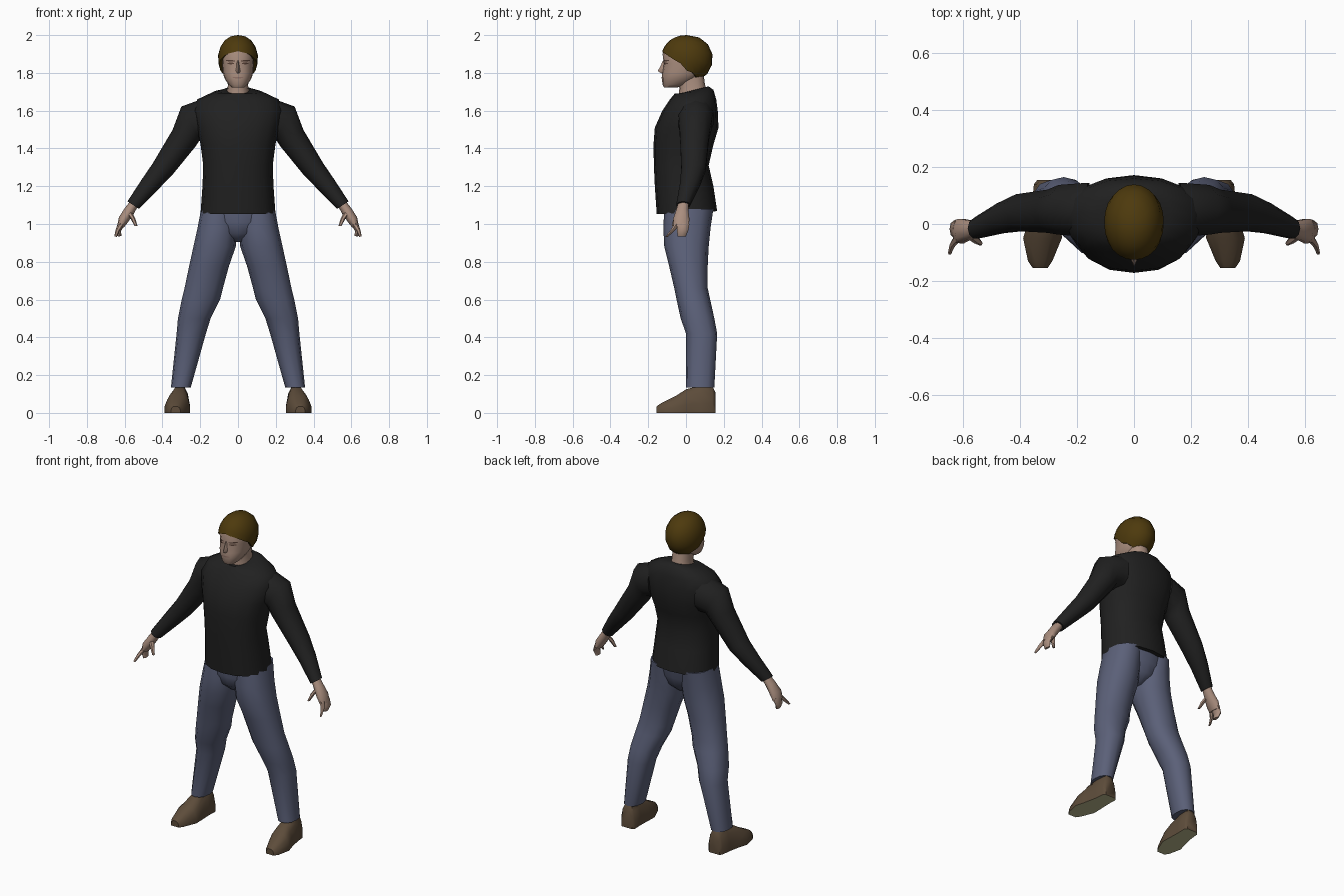
import bpy, bmesh, math
from mathutils import Vector
from mathutils.bvhtree import BVHTree

if "Cube" in bpy.data.objects:
    bpy.data.objects.remove(bpy.data.objects["Cube"])


def material(name, rgb):
    m = bpy.data.materials.new(name)
    m.diffuse_color = (*rgb, 1)
    m.use_nodes = True
    m.node_tree.nodes["Principled BSDF"].inputs["Base Color"].default_value = m.diffuse_color
    return m


SHIRT = material("black_knit", (0.015, 0.015, 0.015))
JEANS = material("blue_denim", (0.105, 0.118, 0.19))
SKIN = material("skin", (0.40, 0.27, 0.21))
HAIR = material("brown_hair", (0.075, 0.042, 0.004))
SHOE = material("brown_leather", (0.11, 0.073, 0.043))
SOLE = material("cream_sole", (0.50, 0.48, 0.27))
BROW = material("dark_brown", (0.10, 0.055, 0.04))
LIP = material("lip", (0.27, 0.16, 0.13))


def finish(name, bm, mats, angle=50):
    bmesh.ops.recalc_face_normals(bm, faces=bm.faces)
    me = bpy.data.meshes.new(name)
    bm.to_mesh(me)
    bm.free()
    for m in mats:
        me.materials.append(m)
    ob = bpy.data.objects.new(name, me)
    bpy.context.collection.objects.link(ob)
    bpy.ops.object.select_all(action='DESELECT')
    bpy.context.view_layer.objects.active = ob
    ob.select_set(True)
    bpy.ops.object.shade_smooth_by_angle(angle=math.radians(angle))
    return ob


def loft(name, rings, mat, angle=50, sole=None):
    """Skin a list of equal point rings and cap both ends."""
    bm = bmesh.new()
    vs = [[bm.verts.new(p) for p in r] for r in rings]
    n = len(vs[0])
    for a, b in zip(vs, vs[1:]):
        for i in range(n):
            j = (i + 1) % n
            bm.faces.new((a[i], a[j], b[j], b[i]))
    bm.faces.new(vs[0])
    bm.faces.new(vs[-1])
    bmesh.ops.recalc_face_normals(bm, faces=bm.faces)
    if sole:
        for f in bm.faces:
            f.material_index = int(f.normal.z < -0.9)
    return finish(name, bm, [mat] + ([sole] if sole else []), angle)


def soft(v, p):
    return math.copysign(abs(v) ** p, v)


def flat_ring(x0, x1, y0, y1, z, tilt=0, p=0.88, n=16):
    """Horizontal rounded ring given by its extents."""
    pts = []
    for i in range(n):
        a = 2 * math.pi * i / n
        dy = soft(math.sin(a), p) * (y1 - y0) / 2
        pts.append(((x0 + x1) / 2 + soft(math.cos(a), p) * (x1 - x0) / 2,
                    (y0 + y1) / 2 + dy, z + tilt * dy))
    return pts


def limb_ring(s, x, y, z, a, b, deg, n=10):
    """Ring across a limb; deg turns it in the x-z plane, s picks the side."""
    c, d = math.cos(math.radians(deg)), math.sin(math.radians(deg))
    pts = []
    for i in range(n):
        t = 2 * math.pi * i / n
        u = a * math.cos(t)
        pts.append((s * (x + u * c), y + b * math.sin(t), z + u * d))
    return pts


# Sweater body: half width, front y, back y, height, tilt
loft("sweater_body", [flat_ring(-w, w, f, b, z, t) for w, f, b, z, t in [
    (.198, -.155, .165, 1.06, .05), (.188, -.165, .145, 1.2, 0), (.184, -.17, .12, 1.31, 0),
    (.198, -.172, .145, 1.42, 0), (.22, -.165, .172, 1.51, 0), (.24, -.125, .168, 1.6, 0),
    (.215, -.085, .16, 1.66, 0), (.13, -.06, .145, 1.70, .1), (.072, -.045, .12, 1.708, .25)]], SHIRT)

# Trouser seat with a tapering crotch
loft("trouser_seat", [flat_ring(-w, w, f, b, z) for w, f, b, z in [
    (.185, -.115, .145, 1.09), (.165, -.115, .13, 1.01), (.10, -.10, .11, .95),
    (.02, -.05, .06, .905)]], JEANS)

for s, side in ((-1, "left"), (1, "right")):
    # Trouser leg: inner x, outer x, front y, back y, height
    loft(side + "_trouser_leg", [flat_ring(s * a, s * b, f, k, z, n=12) for a, b, f, k, z in [
        (.01, .195, -.115, .145, 1.08), (.005, .214, -.12, .13, .98), (.012, .236, -.115, .12, .88),
        (.047, .258, -.09, .115, .78), (.08, .283, -.062, .115, .66), (.095, .298, -.05, .128, .6),
        (.145, .318, -.028, .15, .5), (.17, .325, 0, .165, .42), (.25, .355, 0, .15, .135)]], JEANS)

    # Shoe: sections along y with centre x, half width, height
    section = [(-1, 0), (-1, .35), (-.78, .75), (-.4, 1), (.4, 1), (.78, .75), (1, .35), (1, 0)]
    loft(side + "_shoe", [[(s * (cx + w * u), y, h * v) for u, v in section] for y, cx, w, h in [
        (-.155, .33, .026, .035), (-.13, .33, .043, .052), (-.05, .322, .068, .092),
        (0, .315, .06, .125), (.08, .308, .05, .145), (.14, .304, .048, .14),
        (.155, .304, .036, .11)]], SHOE, 50, SOLE)

    # Sleeve from the shoulder to the cuff
    loft(side + "_sleeve", [limb_ring(s, *r) for r in [
        (.16, .05, 1.56, .11, .10, 85), (.25, .05, 1.535, .10, .092, 60),
        (.285, .045, 1.455, .075, .08, 35), (.40, .04, 1.29, .06, .068, 33),
        (.47, .02, 1.205, .05, .055, 33), (.555, -.015, 1.10, .036, .038, 33)]], SHIRT)

    # Palm, finger group, pointing finger and thumb
    loft(side + "_palm", [limb_ring(s, *r) for r in [
        (.545, -.012, 1.115, .024, .028, 33), (.575, -.02, 1.07, .028, .034, 33),
        (.605, -.025, 1.025, .028, .045, 25), (.622, -.025, .985, .018, .042, 10)]], SKIN)
    loft(side + "_fingers", [limb_ring(s, *r, n=8) for r in [
        (.618, -.015, 1.0, .019, .033, 15), (.634, -.018, .965, .015, .03, 5),
        (.626, -.022, .935, .009, .022, -10)]], SKIN)
    loft(side + "_pointing_finger", [limb_ring(s, *r, n=6) for r in [
        (.618, -.045, 1.0, .015, .017, 25), (.638, -.072, .965, .011, .012, 20),
        (.648, -.102, .933, .007, .007, 20)]], SKIN)
    loft(side + "_thumb", [limb_ring(s, *r, n=6) for r in [
        (.58, -.035, 1.065, .017, .018, 0), (.557, -.055, 1.03, .013, .014, 0),
        (.54, -.068, .99, .008, .008, 0)]], SKIN)

# Neck
loft("neck", [flat_ring(-w, w, f, b, z, .15) for w, f, b, z in [
    (.064, -.04, .112, 1.68), (.054, -.035, .10, 1.73), (.056, -.05, .09, 1.81)]], SKIN)

# Head
head = loft("head", [flat_ring(-w, w, f, b, z) for w, f, b, z in [
    (.032, -.115, -.05, 1.722), (.05, -.125, .01, 1.738), (.072, -.127, .06, 1.772),
    (.08, -.126, .09, 1.80), (.084, -.118, .11, 1.85), (.088, -.124, .12, 1.9),
    (.072, -.10, .10, 1.95)]], SKIN)

# Nose: a tapered wedge
loft("nose", [[(-w, -.112, z), (0, y, z), (w, -.112, z)] for w, y, z in [
    (.007, -.122, 1.865), (.012, -.138, 1.83), (.017, -.15, 1.81), (.013, -.13, 1.798)]], SKIN, 60)

# Hair cap: hairline height follows the angle from the front
hairline = [(0, 1.915), (35, 1.90), (60, 1.87), (80, 1.845), (92, 1.805),
            (110, 1.80), (130, 1.765), (180, 1.76)]


def hair_bottom(deg):
    for (a, z0), (b, z1) in zip(hairline, hairline[1:]):
        if deg <= b:
            return z0 + (z1 - z0) * (deg - a) / (b - a)
    return hairline[-1][1]


bm = bmesh.new()
centre, rx, ry, rz, n, rows = Vector((0, .005, 1.875)), .106, .137, .125, 24, 6
crown = bm.verts.new(centre + Vector((0, 0, rz)))
grid = []
for i in range(n):
    a = 2 * math.pi * i / n
    low = math.acos(max(-1, (hair_bottom(math.degrees(min(a, 2 * math.pi - a))) - centre.z) / rz))
    column = []
    for k in range(1, rows + 1):
        t = low * k / rows
        r = math.sin(t) ** 0.9
        column.append(bm.verts.new(centre + Vector((rx * r * math.sin(a), -ry * r * math.cos(a),
                                                    rz * math.cos(t)))))
    # Underside edge tucked into the head
    e = column[-1].co
    column.append(bm.verts.new((e.x * .72, .005 + (e.y - .005) * .72, e.z + .004)))
    grid.append(column)
for i in range(n):
    p, q = grid[i], grid[(i + 1) % n]
    bm.faces.new((crown, p[0], q[0]))
    for k in range(rows):
        bm.faces.new((p[k], p[k + 1], q[k + 1], q[k]))
finish("hair", bm, [HAIR])

# Brows, eyes and mouth: thin strips laid on the face
bm = bmesh.new()
bm.from_mesh(head.data)
face = BVHTree.FromBMesh(bm)
bm.free()


def face_strip(name, x0, x1, z0, z1, height, mat, steps=6):
    b = bmesh.new()
    cols = []
    for i in range(steps + 1):
        t = i / steps
        x, z = x0 + (x1 - x0) * t, z0 + (z1 - z0) * t
        h = height * (0.35 + 0.65 * math.sin(math.pi * t))
        col = []
        for zz in (z - h / 2, z + h / 2):
            hit = face.ray_cast(Vector((x, -1, zz)), Vector((0, 1, 0)))[0]
            col.append(b.verts.new((x, (hit.y if hit else -.1) - .003, zz)))
        cols.append(col)
    for c, d in zip(cols, cols[1:]):
        b.faces.new((c[0], d[0], d[1], c[1]))
    ob = finish(name, b, [mat])
    if ob.data.polygons[0].normal.y > 0:
        ob.data.flip_normals()


for s, side in ((-1, "left"), (1, "right")):
    face_strip(side + "_brow", s * .016, s * .064, 1.863, 1.866, .009, BROW)
    face_strip(side + "_eye", s * .02, s * .056, 1.85, 1.85, .010, BROW)
face_strip("mouth", -.028, .028, 1.775, 1.775, .009, LIP)
